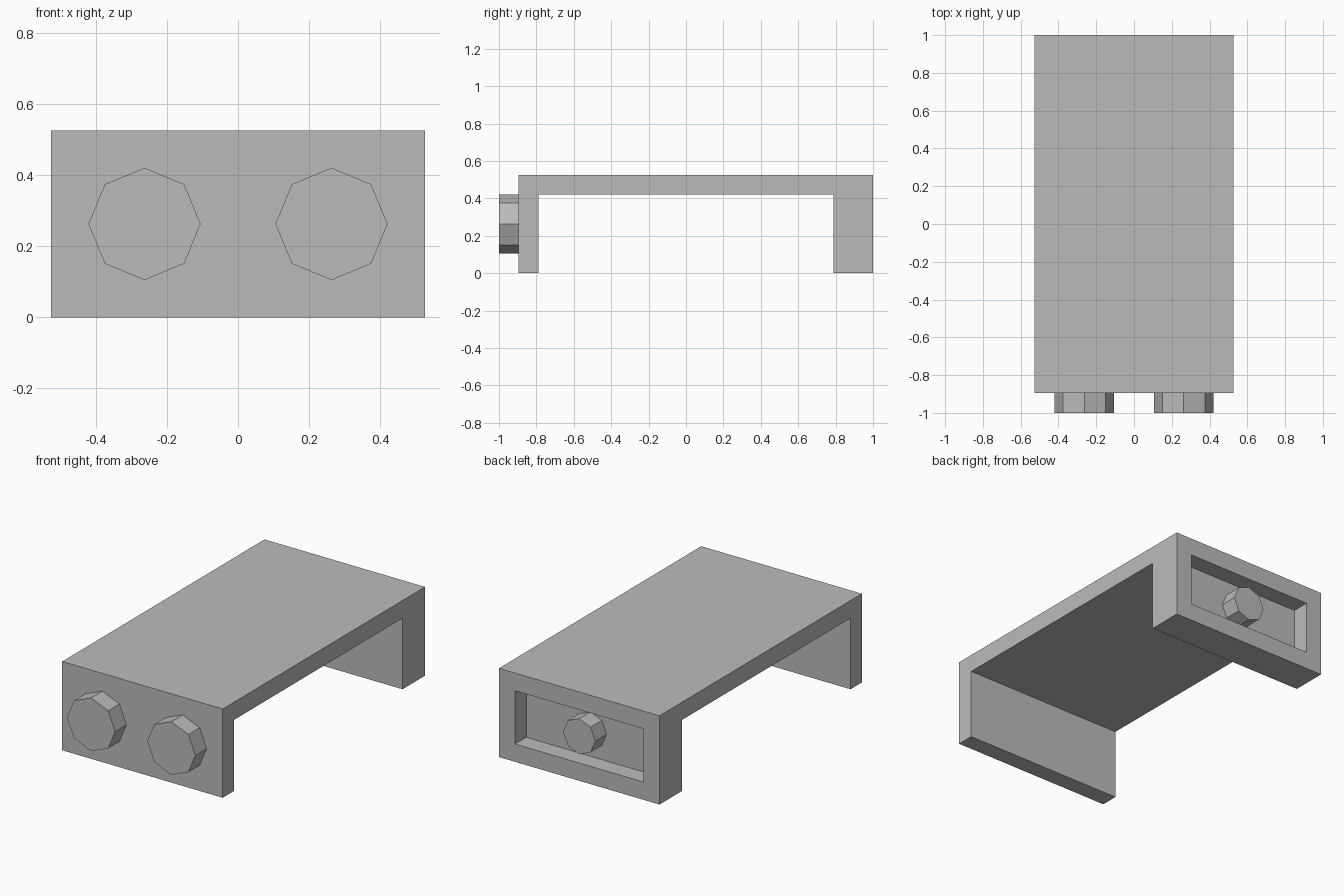
import bpy, bmesh, math
from mathutils import Matrix

cube = bpy.data.objects.get("Cube")
if cube:
    bpy.data.objects.remove(cube, do_unlink=True)

U = 2 / 19                      # one module of the design
W, H = 10 * U, 5 * U            # body width and height
FRONT, BACK = -1 + U, 1.0       # body ends along y

grey = bpy.data.materials.new("plain_grey")
grey.use_nodes = True
colour = (0.5, 0.5, 0.5, 1)
grey.diffuse_color = colour
grey.node_tree.nodes["Principled BSDF"].inputs["Base Color"].default_value = colour


def finish(bm, name):
    bmesh.ops.recalc_face_normals(bm, faces=bm.faces)
    mesh = bpy.data.meshes.new(name)
    bm.to_mesh(mesh)
    bm.free()
    mesh.materials.append(grey)
    obj = bpy.data.objects.new(name, mesh)
    bpy.context.collection.objects.link(obj)


# Bridge body: side profile extruded across the width
bm = bmesh.new()
profile = [(FRONT, 0), (FRONT + U, 0), (FRONT + U, H - U), (BACK - 2 * U, H - U),
           (BACK - 2 * U, 0), (BACK, 0), (BACK, H), (FRONT, H)]
side = bm.faces.new([bm.verts.new((-W / 2, y, z)) for y, z in profile])
extruded = bmesh.ops.extrude_face_region(bm, geom=[side])["geom"]
bmesh.ops.translate(bm, vec=(W, 0, 0),
                    verts=[v for v in extruded if isinstance(v, bmesh.types.BMVert)])
bmesh.ops.recalc_face_normals(bm, faces=bm.faces)

# Rectangular recess in the back face
back = max(bm.faces, key=lambda f: f.calc_center_median().y)
bmesh.ops.inset_region(bm, faces=[back], thickness=U, use_even_offset=True)
bmesh.ops.inset_individual(bm, faces=[back], thickness=0, depth=-U)
finish(bm, "bridge_body")


# Eight-sided studs, one module long, with corners on the axes
def stud(name, x, y, radius):
    bm = bmesh.new()
    place = Matrix.Translation((x, y, H / 2)) @ Matrix.Rotation(math.pi / 2, 4, "X")
    bmesh.ops.create_cone(bm, cap_ends=True, segments=8, radius1=radius,
                          radius2=radius, depth=U, matrix=place)
    finish(bm, name)


for label, sign in (("left", 1), ("right", -1)):
    stud("front_stud_" + label, sign * W / 4, FRONT - U / 2, 1.5 * U)
stud("back_stud", 0, BACK - U / 2, U)
